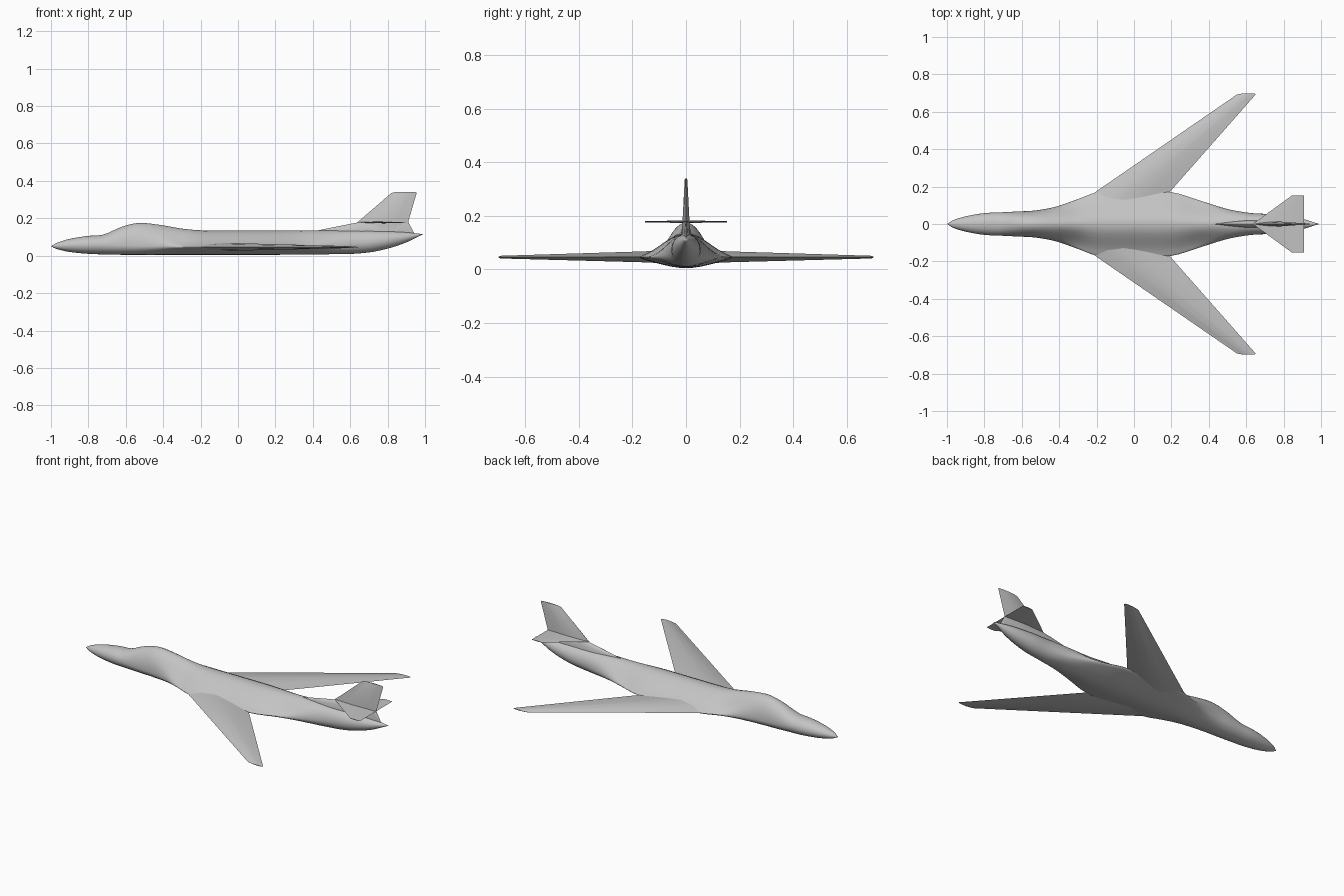
import bpy, bmesh, math

cube = bpy.data.objects.get("Cube")
if cube:
    bpy.data.objects.remove(cube, do_unlink=True)

grey = bpy.data.materials.new("airframe grey")
grey.use_nodes = True
grey.diffuse_color = (0.55, 0.55, 0.55, 1)
grey.node_tree.nodes["Principled BSDF"].inputs["Base Color"].default_value = (0.55, 0.55, 0.55, 1)


def loft(name, rings, angle=40):
    """Skin a list of equal-length closed rings and cap the ends."""
    bm = bmesh.new()
    loops = [[bm.verts.new(p) for p in ring] for ring in rings]
    n = len(loops[0])
    for a, b in zip(loops, loops[1:]):
        for i in range(n):
            j = (i + 1) % n
            bm.faces.new((a[i], a[j], b[j], b[i]))
    bm.faces.new(loops[0])
    bm.faces.new(loops[-1])
    bmesh.ops.remove_doubles(bm, verts=bm.verts, dist=0.0002)
    bmesh.ops.recalc_face_normals(bm, faces=bm.faces)
    mesh = bpy.data.meshes.new(name)
    bm.to_mesh(mesh)
    bm.free()
    mesh.materials.append(grey)
    obj = bpy.data.objects.new(name, mesh)
    bpy.context.collection.objects.link(obj)
    bpy.ops.object.select_all(action='DESELECT')
    obj.select_set(True)
    bpy.context.view_layer.objects.active = obj
    bpy.ops.object.shade_smooth_by_angle(angle=math.radians(angle))
    return obj


def smooth_stations(rows, steps=4):
    """Cubic interpolation through uneven stations, keyed on the first column."""
    def slope(i, c):
        a, b = rows[max(i - 1, 0)], rows[min(i + 1, len(rows) - 1)]
        return (b[c] - a[c]) / (b[0] - a[0])
    out = []
    for i in range(len(rows) - 1):
        p, q = rows[i], rows[i + 1]
        d = q[0] - p[0]
        for s in range(steps):
            t = s / steps
            h = t * t * (3 - 2 * t)
            row = [p[0] + d * t]
            for c in range(1, len(p)):
                row.append(p[c] * (1 - h) + q[c] * h
                           + d * slope(i, c) * t * (1 - t) ** 2
                           - d * slope(i + 1, c) * t * t * (1 - t))
            out.append(row)
    out.append(list(rows[-1]))
    return out


# Fuselage stations: x, half width, bottom, widest height, top
stations = [
    (-1.0, 0, 0.05, 0.05, 0.05),
    (-0.97, 0.019, 0.036, 0.052, 0.068),
    (-0.9, 0.041, 0.02, 0.055, 0.09),
    (-0.8, 0.058, 0.01, 0.057, 0.106),
    (-0.72, 0.062, 0.007, 0.057, 0.113),
    (-0.62, 0.067, 0.005, 0.055, 0.155),
    (-0.53, 0.072, 0.005, 0.052, 0.175),
    (-0.42, 0.092, 0.005, 0.05, 0.165),
    (-0.3, 0.133, 0.005, 0.047, 0.145),
    (-0.2, 0.168, 0.005, 0.046, 0.136),
    (0, 0.172, 0.005, 0.046, 0.135),
    (0.2, 0.17, 0.005, 0.046, 0.135),
    (0.35, 0.126, 0.006, 0.047, 0.135),
    (0.5, 0.08, 0.008, 0.052, 0.135),
    (0.63, 0.058, 0.011, 0.065, 0.135),
    (0.75, 0.052, 0.026, 0.078, 0.133),
    (0.88, 0.033, 0.063, 0.096, 0.127),
    (0.99, 0, 0.115, 0.115, 0.115),
]

# Fuselage: round at the ends, flared into a sharp-edged blended body amidships
rings = []
SIDES = 40
for x, w, low, mid, top in smooth_stations(stations):
    k = min(1, max(0, (w - 0.06) / 0.08))
    k = k * k * (3 - 2 * k)
    ring = []
    for i in range(SIDES):
        a = math.tau * i / SIDES
        c, s = math.cos(a), math.sin(a)
        bell = math.copysign(0.5 + 0.5 * math.cos(math.pi * c), s) if abs(s) > 1e-6 else 0
        blend = k * (0.8 if s > 0 else 0.5)
        f = s * (1 - blend) + bell * blend
        ring.append((x, w * c, mid + f * ((top - mid) if s > 0 else (mid - low))))
    rings.append(ring)
loft("fuselage", rings, 50)


def section(lead, trail, half, place):
    """Thin lens section from leading to trailing edge."""
    pts = []
    chord = trail - lead
    for f, t in ((0, 0), (0.25, 0.7), (0.5, 1), (0.75, 0.55), (1, 0),
                 (0.75, -0.55), (0.5, -1), (0.25, -0.7)):
        pts.append(place(lead + chord * f, half * t))
    return pts


# Swept wings and tailplanes, one of each per side
for side, label in ((1, "left"), (-1, "right")):
    # the model faces -x, so its own left lies at -y
    sgn = -side

    def span(y, z):
        return lambda x, t: (x, sgn * y, z + t)

    loft(label + "_wing", [
        section(-0.31, 0.13, 0.023, span(0.1, 0.047)),
        section(-0.208, 0.19, 0.02, span(0.17, 0.047)),
        section(0.55, 0.65, 0.005, span(0.692, 0.046)),
        section(0.585, 0.645, 0.002, span(0.699, 0.046)),
    ])
    loft(label + "_tailplane", [
        section(0.635, 0.908, 0.005, span(0, 0.178)),
        section(0.845, 0.908, 0.002, span(0.153, 0.178)),
    ])


def level(z):
    return lambda x, t: (x, t, z)


# Upright fin
loft("tail_fin", [
    section(0.58, 0.945, 0.016, level(0.115)),
    section(0.64, 0.91, 0.013, level(0.18)),
    section(0.82, 0.955, 0.005, level(0.335)),
    section(0.84, 0.95, 0.003, level(0.34)),
])

# Dorsal fairing rising from the back of the fuselage to the fin
fairing = []
for x, w, top in ((0.43, 0.002, 0.136), (0.52, 0.014, 0.154), (0.6, 0.02, 0.17),
                  (0.66, 0.02, 0.181), (0.78, 0.016, 0.181), (0.9, 0.006, 0.18),
                  (0.94, 0.001, 0.126)):
    fairing.append([(x, w * math.cos(math.pi * i / 8),
                     0.11 + (top - 0.11) * math.sin(math.pi * i / 8)) for i in range(9)])
loft("dorsal_fairing", fairing)
